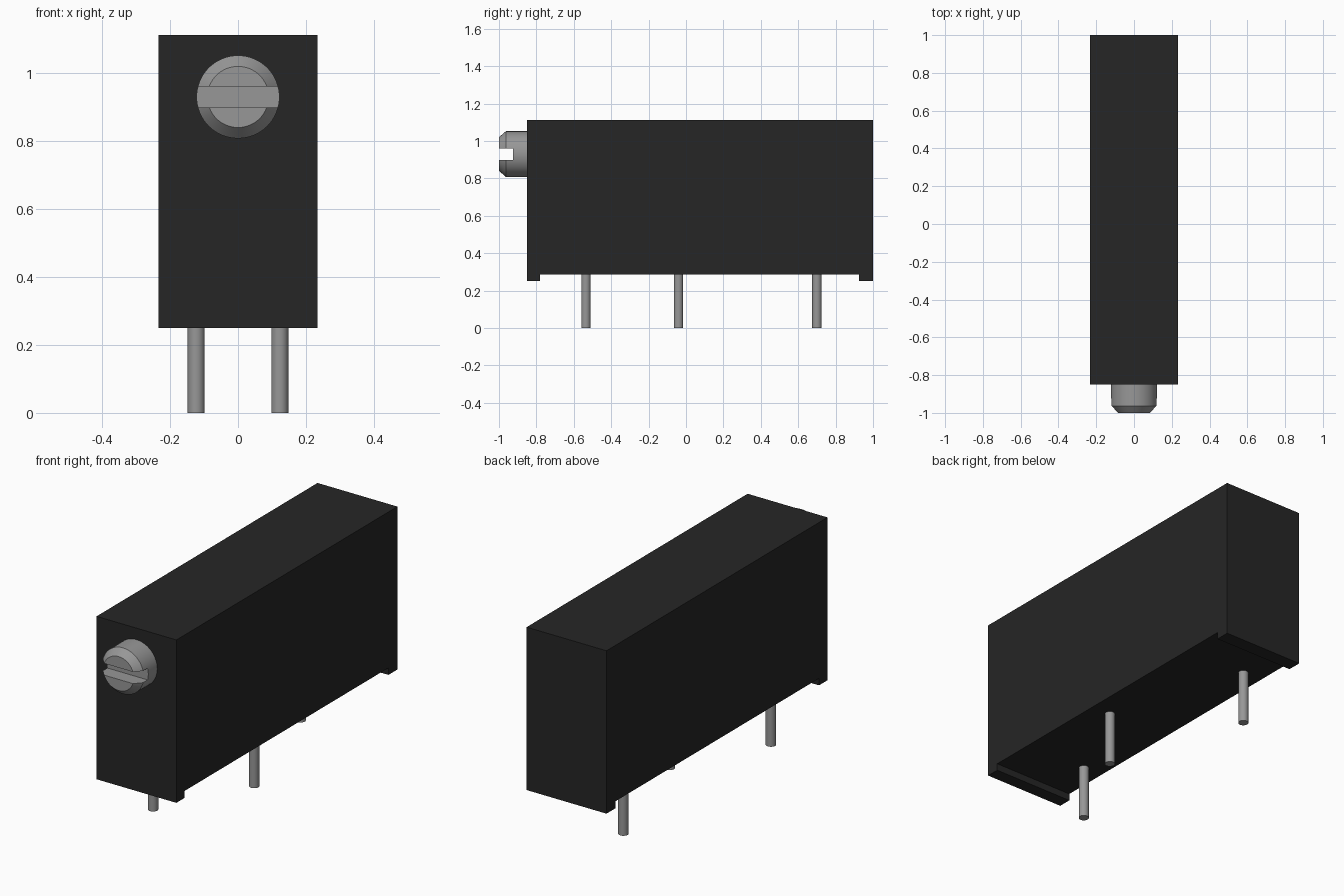
import bpy
import bmesh
import math

if "Cube" in bpy.data.objects:
    bpy.data.objects.remove(bpy.data.objects["Cube"], do_unlink=True)


def make_material(name, rgb):
    mat = bpy.data.materials.new(name)
    mat.use_nodes = True
    mat.diffuse_color = (*rgb, 1)
    mat.node_tree.nodes["Principled BSDF"].inputs["Base Color"].default_value = (*rgb, 1)
    return mat


black = make_material("black plastic", (0.019, 0.019, 0.019))
metal = make_material("grey metal", (0.31, 0.31, 0.31))


def add_object(name, bm, mat):
    bmesh.ops.recalc_face_normals(bm, faces=bm.faces)
    mesh = bpy.data.meshes.new(name)
    bm.to_mesh(mesh)
    bm.free()
    mesh.materials.append(mat)
    obj = bpy.data.objects.new(name, mesh)
    bpy.context.collection.objects.link(obj)
    return obj


def smooth(obj):
    bpy.ops.object.select_all(action='DESELECT')
    obj.select_set(True)
    bpy.context.view_layer.objects.active = obj
    bpy.ops.object.shade_smooth_by_angle(angle=math.radians(30))


def lathe(bm, rings, place, segments):
    """Skin circles given as (radius, distance); place maps (u, v, d) to a point."""
    loops = []
    for radius, dist in rings:
        angles = [2 * math.pi * i / segments for i in range(segments)]
        loops.append([bm.verts.new(place(radius * math.cos(a), radius * math.sin(a), dist))
                      for a in angles])
    for a, b in zip(loops, loops[1:]):
        for i in range(segments):
            j = (i + 1) % segments
            bm.faces.new((a[i], a[j], b[j], b[i]))
    bm.faces.new(loops[0])
    bm.faces.new(loops[-1])


# Housing: side profile (y, z) with a standoff foot at each end, extruded in x
HALF_W = 0.234
profile = [(-0.85, 0.25), (-0.78, 0.25), (-0.78, 0.287), (0.925, 0.287),
           (0.925, 0.25), (1.0, 0.25), (1.0, 1.113), (-0.85, 1.113)]
bm = bmesh.new()
side = bm.faces.new([bm.verts.new((-HALF_W, y, z)) for y, z in profile])
grown = bmesh.ops.extrude_face_region(bm, geom=[side])["geom"]
bmesh.ops.translate(bm, vec=(2 * HALF_W, 0, 0),
                    verts=[v for v in grown if isinstance(v, bmesh.types.BMVert)])
add_object("housing", bm, black)

# Adjustment screw: chamfered cylinder along y
SCREW_Z = 0.93
bm = bmesh.new()
lathe(bm, [(0.122, -0.84), (0.122, -0.963), (0.09, -1.0)],
      lambda u, v, d: (u, d, SCREW_Z + v), 64)
screw = add_object("adjustment_screw", bm, metal)

# Screwdriver slot cut across the screw head
bm = bmesh.new()
bmesh.ops.create_cube(bm, size=1)
bmesh.ops.scale(bm, vec=(0.4, 0.15, 0.062), verts=bm.verts)
bmesh.ops.translate(bm, vec=(0, -1.0, SCREW_Z), verts=bm.verts)
cutter = add_object("slot_cutter", bm, metal)
cut = screw.modifiers.new("slot", 'BOOLEAN')
cut.operation = 'DIFFERENCE'
cut.solver = 'EXACT'
cut.object = cutter
smooth(screw)
bpy.ops.object.modifier_apply(modifier="slot")
bpy.data.objects.remove(cutter, do_unlink=True)

# Three staggered terminal pins
pins = {"front_pin": (-0.123, -0.535), "middle_pin": (0.123, -0.04), "rear_pin": (-0.123, 0.70)}
for name, (px, py) in pins.items():
    bm = bmesh.new()
    lathe(bm, [(0.025, 0.0), (0.025, 0.30)],
          lambda u, v, d: (px + u, py + v, d), 32)
    smooth(add_object(name, bm, metal))
